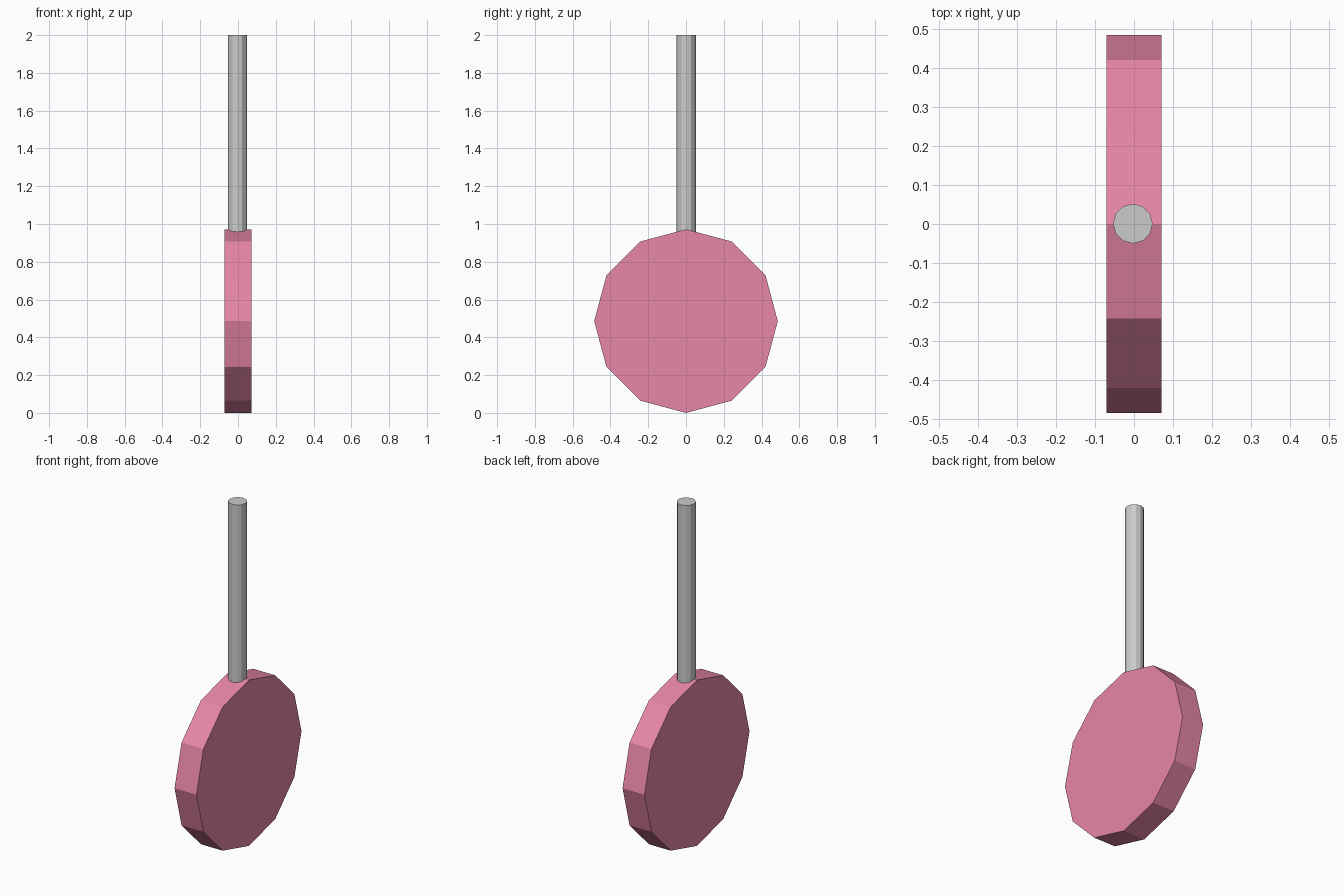
import bpy
import math

if "Cube" in bpy.data.objects:
    bpy.data.objects.remove(bpy.data.objects["Cube"])

SIDES = 12


def cylinder(name, radius, length, center, rotation=(0, 0, 0)):
    bpy.ops.mesh.primitive_cylinder_add(
        vertices=SIDES, radius=radius, depth=length,
        end_fill_type='NGON', location=center, rotation=rotation)
    obj = bpy.context.object
    obj.name = name
    bpy.ops.object.transform_apply(location=False, rotation=True, scale=True)
    return obj


# Candy disc, standing on its edge with its axis along x
candy_radius = 0.486
candy = cylinder("candy_disc", candy_radius, 0.142, (0, 0, candy_radius),
                 (0, math.pi / 2, 0))
pink = bpy.data.materials.new("candy_pink")
pink.diffuse_color = (0.80, 0.24, 0.38, 1)
pink.use_nodes = True
pink.node_tree.nodes["Principled BSDF"].inputs["Base Color"].default_value = pink.diffuse_color
candy.data.materials.append(pink)

# Stick, pushed a little way into the candy
stick_bottom, stick_top = 0.88, 2.0
cylinder("stick", 0.051, stick_top - stick_bottom,
         (-0.003, 0.001, (stick_bottom + stick_top) / 2))
